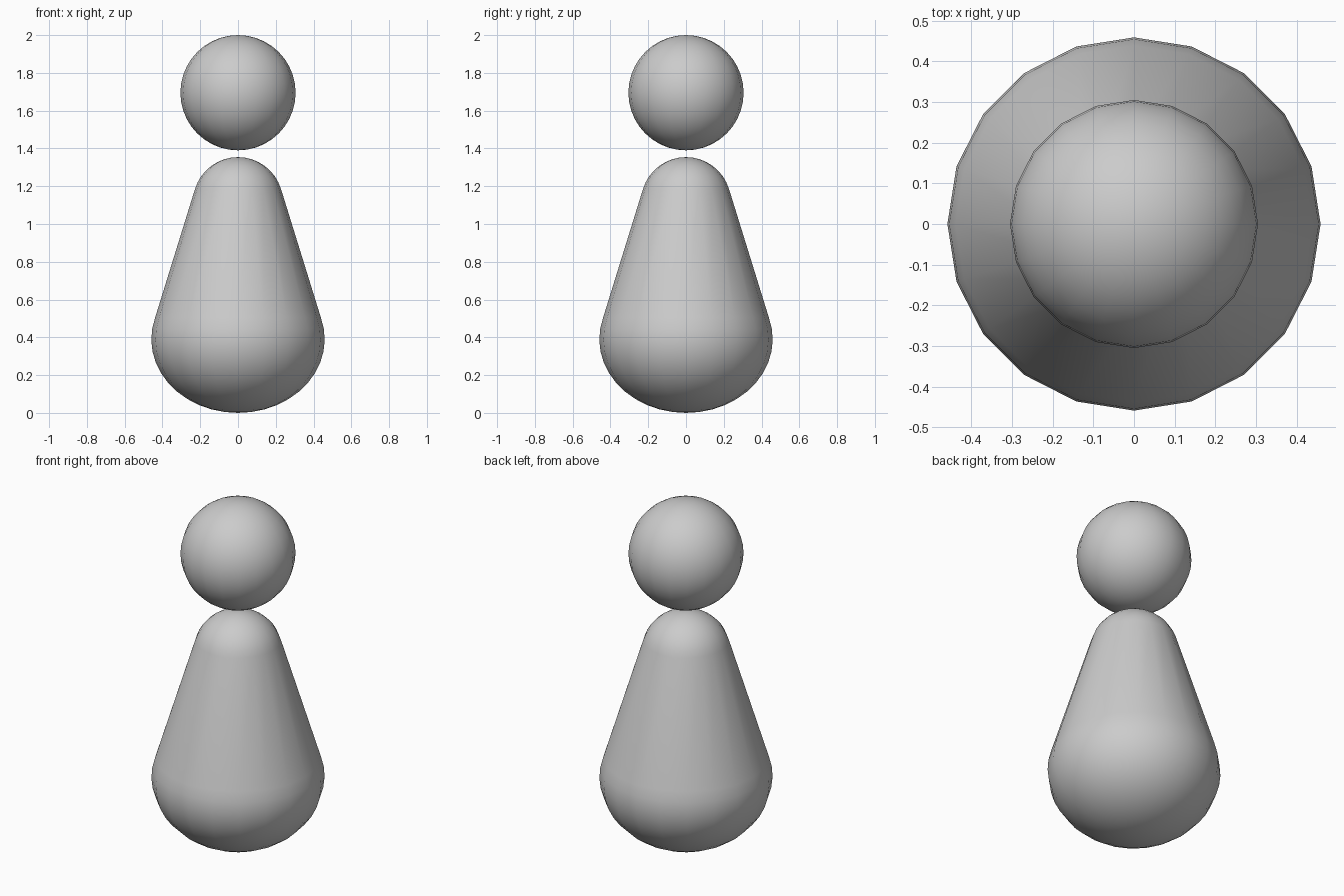
import bpy, bmesh
from math import sin, cos, pi, radians

if "Cube" in bpy.data.objects:
    bpy.data.objects.remove(bpy.data.objects["Cube"])

SIDES = 20


def lathe(name, profile):
    """Revolve (radius, z) points, first and last on the axis."""
    bm = bmesh.new()
    bottom = bm.verts.new((0, 0, profile[0][1]))
    top = bm.verts.new((0, 0, profile[-1][1]))
    rings = [[bm.verts.new((r * cos(2 * pi * i / SIDES), r * sin(2 * pi * i / SIDES), z))
              for i in range(SIDES)] for r, z in profile[1:-1]]
    for i in range(SIDES):
        j = (i + 1) % SIDES
        bm.faces.new((bottom, rings[0][j], rings[0][i]))
        bm.faces.new((top, rings[-1][i], rings[-1][j]))
        for a, b in zip(rings, rings[1:]):
            bm.faces.new((a[i], a[j], b[j], b[i]))
    for f in bm.faces:
        f.smooth = True
    mesh = bpy.data.meshes.new(name)
    bm.to_mesh(mesh)
    bm.free()
    obj = bpy.data.objects.new(name, mesh)
    bpy.context.collection.objects.link(obj)
    return obj


def arc(rx, rz, zc, start, end, steps):
    """Elliptical arc points, angles measured from the equator."""
    pts = []
    for k in range(steps + 1):
        a = radians(start + (end - start) * k / steps)
        pts.append((rx * cos(a), zc + rz * sin(a)))
    return pts


# Pear-shaped body: rounded base, straight taper, domed top
base = arc(0.459, 0.39, 0.39, -90, 17, 12)
dome = arc(0.238, 0.238, 1.116, 17, 90, 8)
lathe("body", base + dome)

# Round head floating just above the body
lathe("head", arc(0.305, 0.305, 1.695, -90, 90, 20))
